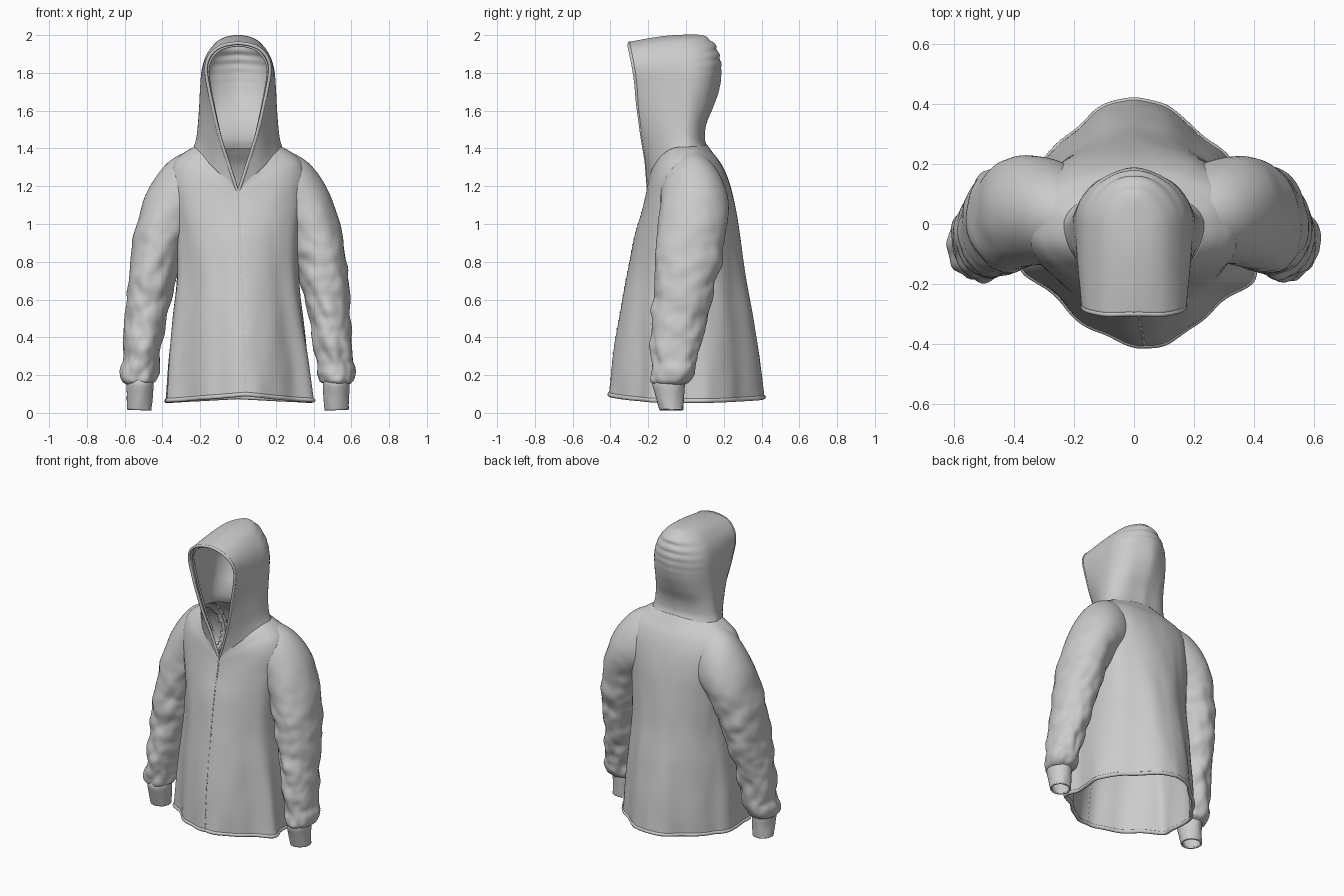
import bpy, bmesh, math
from mathutils import Vector, noise

if "Cube" in bpy.data.objects:
    bpy.data.objects.remove(bpy.data.objects["Cube"])

PI = math.pi


def cr(rows, t):
    """Smooth (Catmull-Rom) sample of a table of rows, t in 0..1."""
    f = t * (len(rows) - 1)
    i = min(int(f), len(rows) - 2)
    u = f - i
    p1, p2 = rows[i], rows[i + 1]
    p0 = rows[max(i - 1, 0)]
    p3 = rows[min(i + 2, len(rows) - 1)]
    return [0.5 * (2 * b + (c - a) * u + (2 * a - 5 * b + 4 * c - d) * u * u
                   + (3 * b - a - 3 * c + d) * u ** 3)
            for a, b, c, d in zip(p0, p1, p2, p3)]


def cloth(name, fn, nu, nv, cyclic, thick, hidden=None):
    """Grid surface fn(u, v) with cloth thickness; hidden(p) trims buried faces."""
    cols = nu if cyclic else nu + 1
    bm = bmesh.new()
    g = [[bm.verts.new(fn(i / nu, j / nv)) for i in range(cols)] for j in range(nv + 1)]
    for j in range(nv):
        for i in range(nu):
            k = (i + 1) % cols
            bm.faces.new((g[j][i], g[j][k], g[j + 1][k], g[j + 1][i]))
    if hidden:
        gone = {v for v in bm.verts if hidden(v.co)}
        bmesh.ops.delete(bm, geom=[f for f in bm.faces if all(v in gone for v in f.verts)],
                         context='FACES')
    bmesh.ops.remove_doubles(bm, verts=bm.verts, dist=0.0004)
    bmesh.ops.recalc_face_normals(bm, faces=bm.faces)
    me = bpy.data.meshes.new(name)
    bm.to_mesh(me)
    bm.free()
    for p in me.polygons:
        p.use_smooth = True
    ob = bpy.data.objects.new(name, me)
    bpy.context.collection.objects.link(ob)
    m = ob.modifiers.new("thickness", 'SOLIDIFY')
    m.thickness = thick
    m.offset = 0


def cord(name, pts, r, cyclic):
    """Rolled seam following a list of points."""
    cu = bpy.data.curves.new(name, 'CURVE')
    cu.dimensions = '3D'
    cu.bevel_depth = r
    cu.bevel_resolution = 3
    sp = cu.splines.new('POLY')
    sp.points.add(len(pts) - 1)
    for p, q in zip(sp.points, pts):
        p.co = (*q, 1)
    sp.use_cyclic_u = cyclic
    sp.use_smooth = True
    bpy.context.collection.objects.link(bpy.data.objects.new(name, cu))


# Body: front z, side z, back z, half width, front y, back y, pointedness
BODY = [(.095, .06, .08, .372, -.405, .41, 1.8), (.30, .28, .29, .358, -.38, .385, 1.6),
        (.52, .50, .51, .338, -.345, .35, 1.35), (.74, .72, .73, .318, -.305, .31, 1.1),
        (.92, .94, .95, .325, -.27, .28, .9), (1.04, 1.11, 1.10, .35, -.235, .255, .78),
        (1.12, 1.24, 1.22, .36, -.213, .224, .75), (1.16, 1.325, 1.31, .335, -.204, .185, .82),
        (1.175, 1.375, 1.375, .28, -.2, .138, .95), (1.18, 1.405, 1.42, .228, -.2, .105, 1)]


def bow(s, ex):
    """Depth of the body section at width fraction s: pointed centre, fuller corners."""
    s = min(abs(s), 1)
    return math.sqrt(1 - s * s) ** (.8 + (ex - .8) * (1 - s ** 4))


def body_pt(u, v):
    zf, zs, zb, w, yf, yb, ex = cr(BODY, v)
    a = 2 * PI * u
    s, c = math.sin(a), math.cos(a)
    z = zs + ((zf if c > 0 else zb) - zs) * (1 - abs(s))
    y = (yf if c > 0 else yb) * bow(s, ex)
    # draped folds that fade out toward the chest, flared corners at the hem
    fade = max(0, 1 - z / 1.15) ** .8 * min(1, 3 * abs(s))
    k = 1 + fade * (.016 * math.cos(11 * a + .8 * z)
                    + .03 * noise.noise(Vector((s * 3, c * 3, z)))
                    + (.17 * math.exp(-((a - 1.05) / .3) ** 2)
                       + .05 * math.exp(-((a - 5.1) / .3) ** 2)
                       + .06 * math.exp(-((a - 2.1) / .3) ** 2)) * (1 - v) ** 1.5)
    k += .014 * noise.noise(Vector((s * 4, c * 4, z * 4))) * (1 - v) ** .5
    return Vector((w * s * k + .04 * max(0, c) ** 6 * (1 - v) ** 2, y * k, z))


# Sleeve: centre x, y, z, radius across, radius front to back
SLEEVE = [(.14, .01, 1.23, .185, .13), (.25, .035, 1.175, .19, .165), (.34, .045, 1.09, .16, .178),
          (.402, .03, .96, .14, .178), (.442, .01, .80, .128, .172), (.467, -.015, .64, .116, .155),
          (.49, -.035, .49, .105, .14), (.505, -.05, .36, .098, .128),
          (.513, -.06, .27, .09, .115), (.52, -.068, .215, .094, .11),
          (.522, -.078, .172, .085, .098), (.522, -.085, .155, .062, .075)]
# Cuff: same columns
CUFF = [(.518, -.088, .18, .06, .074), (.519, -.092, .15, .066, .08),
        (.52, -.086, .09, .064, .07), (.523, -.077, .016, .059, .058)]


def frame(rows, v):
    """Centre, tangent and outward normal along a sleeve."""
    x, y, z, ra, rb = cr(rows, v)
    p, q = cr(rows, max(0, v - .02)), cr(rows, min(1, v + .02))
    t = Vector((q[0] - p[0], 0, q[2] - p[2])).normalized()
    return Vector((x, y, z)), t, Vector((-t.z, 0, t.x)), ra, rb


def tube_pt(rows, side, fold):
    def fn(u, v):
        o, t, n, ra, rb = frame(rows, v)
        a = 2 * PI * u
        c, s, z = math.cos(a), math.sin(a), o.z
        # slanted wrinkles, stronger toward the wrist
        amp = fold * min(1, max(0, v - .1) * 4) * (.4 + v)
        k = 1 + amp * (.12 * noise.noise(Vector((c * 1.3 + side, s * 1.3, z * 8 + c)))
                       + .04 * math.sin(z * 38 + 2.2 * math.sin(a + side) + 3 * v)
                       * (.5 + .5 * math.sin(a * 2 + z * 7))
                       + .06 * noise.noise(Vector((c * 2.5, s * 2.5 + side, z * 18))))
        co = o + n * (ra * c * k) + Vector((0, rb * s * k, 0))
        return Vector((co.x * side, co.y, max(co.z, .003)))
    return fn


# Trim tests so body and sleeves join as one open garment
FRAMES = [frame(SLEEVE, i / 80) for i in range(81)]
LEVELS = [cr(BODY, i / 120) for i in range(121)]


def in_sleeve(p):
    q = Vector((abs(p.x), p.y, p.z))
    if q.z < .85 or q.x < .2:
        return False
    o, t, n, ra, rb = min(FRAMES, key=lambda f: abs((q - f[0]).dot(f[1])) + .3 * (q - f[0]).length)
    d = q - o
    return (d.dot(n) / ra) ** 2 + (d.y / rb) ** 2 < .85


def in_body(p):
    if p.z > 1.4:
        return False
    r = min(LEVELS, key=lambda l: abs(l[1] - p.z))
    e = bow(p.x / r[3], r[6])
    return abs(p.x) < r[3] * .96 and r[4] * e * .93 < p.y < r[5] * e * .93


cloth("body", body_pt, 144, 90, True, .01, in_sleeve)
cord("hem_band", [body_pt(i / 144, 0) + Vector((0, 0, .004)) for i in range(144)], .012, True)

for side, label in ((1, "left"), (-1, "right")):
    cloth(label + "_sleeve", tube_pt(SLEEVE, side, 1), 64, 120, True, .008, in_body)
    cuff = tube_pt(CUFF, side, .25)
    cloth(label + "_cuff", cuff, 48, 20, True, .01)
    cord(label + "_cuff_edge", [cuff(i / 48, 1) + Vector((0, 0, .004)) for i in range(48)], .006, True)

# Front zipper: placket seam and teeth
cord("zipper_seam", [body_pt(0, i / 60) for i in range(61)], .006, False)
bm = bmesh.new()
for i in range(46):
    res = bmesh.ops.create_cube(bm, size=.009)
    bmesh.ops.translate(bm, verts=res["verts"],
                        vec=body_pt(0, .01 + .98 * i / 45) + Vector((0, -.004, 0)))
me = bpy.data.meshes.new("zipper_teeth")
bm.to_mesh(me)
bm.free()
bpy.context.collection.objects.link(bpy.data.objects.new("zipper_teeth", me))

# Hood: front z, side/back z, opening half width, front y, half width, back y
HOOD = [(1.18, 1.40, .006, -.2, .23, .11), (1.32, 1.45, .05, -.215, .217, .095),
        (1.46, 1.53, .095, -.235, .208, .105), (1.60, 1.62, .13, -.25, .2, .137),
        (1.72, 1.72, .155, -.265, .193, .167), (1.82, 1.82, .168, -.28, .184, .18),
        (1.885, 1.895, .152, -.29, .16, .17), (1.93, 1.955, .11, -.295, .115, .142),
        (1.95, 1.985, .058, -.3, .064, .105), (1.958, 1.996, 0, -.3, 0, .06)]


def hood_pt(u, v):
    zf, zs, xo, yf, w, yb = cr(HOOD, v)
    xo, w = max(xo, 0), max(w, 0)
    side = -1 if u < .5 else 1
    s = abs(2 * u - 1)              # 0 at the back, 1 at the opening edge
    if s > .5:                      # opening edge to side
        q = (1 - s) * 2
        a = q * PI / 2
        t = min(1, 2 * v)
        x = xo + (w - xo) * math.sin(a)
        y = yf * ((1 - t) * math.cos(a) + t * (1 - q))
        z = zf + (zs - zf) * math.sin(a)
    else:                           # side to back
        a = s * PI
        x, y, z = w * math.sin(a), yb * math.cos(a), zs
    # gathers across the crown and back of the head
    g = max(0, v - .42) * max(0, 1 - s * 1.3)
    wob = .016 * g * math.sin(z * 130 + 5 * s)
    n = .008 * noise.noise(Vector((x * 9, y * 9, z * 5)))
    return Vector((side * x * (1 + 2 * n), y + wob + n, z))


cloth("hood", hood_pt, 96, 72, False, .012)
edge = [hood_pt(0, j / 60) for j in range(61)] + [hood_pt(1, 1 - j / 60) for j in range(1, 61)]
cord("hood_edge", edge, .009, False)
# inner stitched facing of the hood opening
cord("hood_facing", [Vector((p.x * .93, p.y + .025, p.z - .012)) for p in edge[8:-8]], .006, False)
